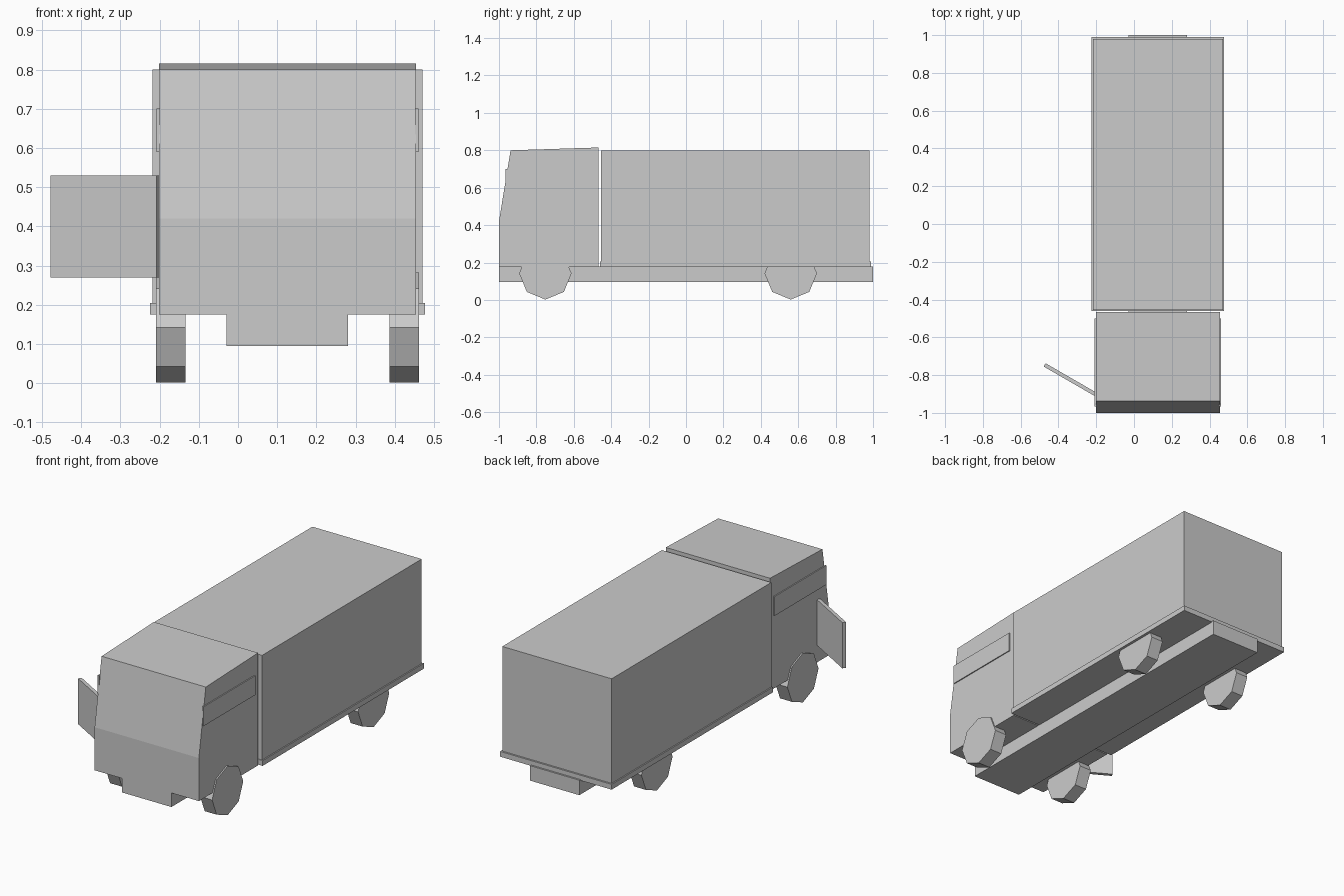
import bpy
import bmesh
import math
from mathutils import Matrix, Vector

old = bpy.data.objects.get("Cube")
if old:
    bpy.data.objects.remove(old, do_unlink=True)

MID = 0.126  # centre line of the truck; the open door shifts it off x = 0

grey = bpy.data.materials.new("plain grey")
grey.use_nodes = True
colour = (0.6, 0.6, 0.6, 1)
grey.diffuse_color = colour
grey.node_tree.nodes["Principled BSDF"].inputs["Base Color"].default_value = colour


def finish(name, bm):
    bmesh.ops.recalc_face_normals(bm, faces=bm.faces)
    mesh = bpy.data.meshes.new(name)
    bm.to_mesh(mesh)
    bm.free()
    mesh.materials.append(grey)
    obj = bpy.data.objects.new(name, mesh)
    bpy.context.collection.objects.link(obj)
    return obj


def box(name, low, high):
    bm = bmesh.new()
    low, high = Vector(low), Vector(high)
    size = Matrix.Diagonal((high - low).to_4d())
    bmesh.ops.create_cube(bm, size=1, matrix=Matrix.Translation((low + high) / 2) @ size)
    return finish(name, bm)


def side_profile(name, points, x0, x1):
    """Extrude a (y, z) outline across the truck."""
    bm = bmesh.new()
    face = bm.faces.new([bm.verts.new((x0, y, z)) for y, z in points])
    grown = bmesh.ops.extrude_face_region(bm, geom=[face])["geom"]
    verts = [v for v in grown if isinstance(v, bmesh.types.BMVert)]
    bmesh.ops.translate(bm, verts=verts, vec=(x1 - x0, 0, 0))
    return finish(name, bm)


def wheel(name, x, y):
    bm = bmesh.new()
    place = Matrix.Translation((x, y, 0.142)) @ Matrix.Rotation(math.pi / 2, 4, "Y")
    bmesh.ops.create_cone(bm, cap_ends=True, segments=8, radius1=0.14,
                          radius2=0.14, depth=0.075, matrix=place)
    return finish(name, bm)


# Cab with a sloping windscreen
cab_half = 0.328
side_profile("cab", [(-1, 0.175), (-1, 0.42), (-0.938, 0.8), (-0.467, 0.815), (-0.467, 0.175)],
             MID - cab_half, MID + cab_half)

# Chassis beam, load bed and cargo box
box("chassis", (MID - 0.155, -1, 0.095), (MID + 0.155, 1, 0.18))
box("load_bed", (MID - 0.351, -0.46, 0.175), (MID + 0.351, 0.99, 0.205))
box("cargo_box", (MID - 0.344, -0.455, 0.19), (MID + 0.344, 0.98, 0.8))

# Side windows and wheels
for side, sign in (("left", 1), ("right", -1)):
    inner, outer = sorted((MID + sign * (cab_half - 0.003), MID + sign * (cab_half + 0.006)))
    box(side + "_window", (inner, -0.965, 0.59), (outer, -0.5, 0.7))
    for end, y in (("front", -0.752), ("rear", 0.56)):
        wheel(f"{end}_{side}_wheel", MID + sign * 0.298, y)

# Open door, hinged near the front of the right side
door = box("open_door", (-0.312, -0.01, 0.27), (0, 0.01, 0.53))
door.location = (-0.203, -0.902, 0)
door.rotation_euler.z = -math.radians(30)
